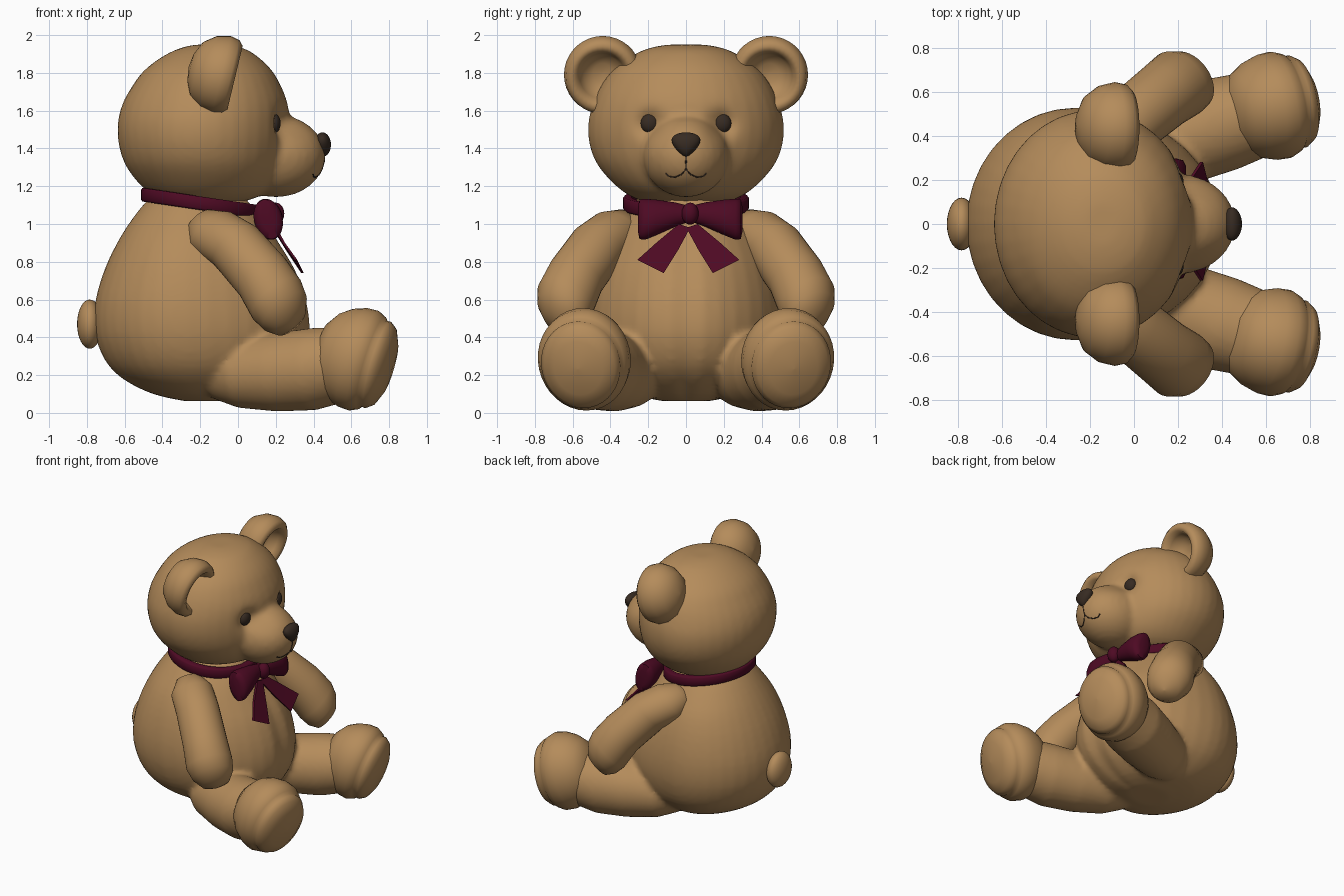
import bpy, bmesh, math
from mathutils import Vector

if "Cube" in bpy.data.objects:
    bpy.data.objects.remove(bpy.data.objects["Cube"])

SEG = 36


def material(name, rgb):
    m = bpy.data.materials.new(name)
    m.diffuse_color = (*rgb, 1)
    m.use_nodes = True
    m.node_tree.nodes["Principled BSDF"].inputs["Base Color"].default_value = m.diffuse_color
    return m


FUR = material("tan_fur", (0.46, 0.262, 0.105))
RIBBON = material("burgundy_ribbon", (0.075, 0.003, 0.017))
DARK = material("dark_brown", (0.038, 0.024, 0.016))


def select(obs):
    bpy.ops.object.select_all(action='DESELECT')
    for ob in obs:
        ob.select_set(True)
    bpy.context.view_layer.objects.active = obs[0]


def smooth(ob):
    select([ob])
    bpy.ops.object.shade_smooth_by_angle(angle=math.radians(60))
    return ob


def finish(name, bm, mat):
    bmesh.ops.recalc_face_normals(bm, faces=bm.faces)
    me = bpy.data.meshes.new(name)
    bm.to_mesh(me)
    bm.free()
    me.materials.append(mat)
    ob = bpy.data.objects.new(name, me)
    bpy.context.collection.objects.link(ob)
    return smooth(ob)


def loft(name, rings, mat, loop=False):
    """Skin a list of closed rings of points; cap the ends unless looped."""
    bm = bmesh.new()
    vs = [[bm.verts.new(p) for p in ring] for ring in rings]
    n = len(vs[0])
    for a, b in list(zip(vs, vs[1:])) + ([(vs[-1], vs[0])] if loop else []):
        for i in range(n):
            j = (i + 1) % n
            bm.faces.new((a[i], a[j], b[j], b[i]))
    if not loop:
        bm.faces.new(vs[0])
        bm.faces.new(vs[-1])
    return finish(name, bm, mat)


def ring(center, u, v, ru, rv):
    return [Vector(center) + u * (ru * math.cos(a)) + v * (rv * math.sin(a))
            for a in (2 * math.pi * i / SEG for i in range(SEG))]


def limb(name, axis, stations, mat, fu=1.0, fv=1.0):
    """Round sections (x, y, z, r) set square to one axis."""
    axis = Vector(axis).normalized()
    u = axis.cross(Vector((0, 0, 1))).normalized()
    v = u.cross(axis)
    return loft(name, [ring(s[:3], u, v, max(s[3], .004) * fu, max(s[3], .004) * fv)
                       for s in stations], mat)


def lathe(name, origin, axis, profile, mat, fu=1.0, fv=1.0):
    o, a = Vector(origin), Vector(axis).normalized()
    return limb(name, axis, [(*(o + a * t), r) for t, r in profile], mat, fu, fv)


def ball(name, center, radii, mat, taper=0.0):
    bm = bmesh.new()
    bmesh.ops.create_uvsphere(bm, u_segments=28, v_segments=16, radius=1)
    for vert in bm.verts:
        vert.co.y *= 1 - taper / 2 + taper * vert.co.z
        vert.co = Vector(center) + Vector([vert.co[i] * radii[i] for i in range(3)])
    return finish(name, bm, mat)


def stack(name, levels, mat, mid, crease=0.0, steps=3):
    """Egg-shaped levels (z, back x, front x, half width), widest at fraction mid."""
    ends = [levels[0]] + levels + [levels[-1]]
    rings = []
    for i in range(1, len(ends) - 2):
        for k in range(steps):
            t = k / steps
            z, x0, x1, ry = [b + .5 * t * (c - a + t * (2 * a - 5 * b + 4 * c - d + t * (
                3 * (b - c) + d - a))) for a, b, c, d in zip(*ends[i - 1:i + 3])]
            xc = x0 + mid * (x1 - x0)
            r = ring((xc, 0, z), Vector((1, 0, 0)), Vector((0, 1, 0)), 1, ry)
            for p in r:
                p.x = xc + (p.x - xc) * (x1 - xc if p.x > xc else xc - x0)
            r[0].x -= crease
            rings.append(r)
    return loft(name, rings, mat)


def blend(obs, voxel, steps):
    """Fuse parts into the first one as a soft skin."""
    select(obs)
    bpy.ops.object.join()
    a = obs[0]
    re = a.modifiers.new("fuse", 'REMESH')
    re.mode, re.voxel_size = 'VOXEL', voxel
    sm = a.modifiers.new("soften", 'SMOOTH')
    sm.factor, sm.iterations = .5, steps
    me = bpy.data.meshes.new_from_object(a.evaluated_get(bpy.context.evaluated_depsgraph_get()))
    a.modifiers.clear()
    a.data = me
    return smooth(a)


# Torso and tail
body = stack("body", [(.062, -.28, .03, .12), (.10, -.45, .15, .29), (.18, -.61, .27, .41),
                      (.28, -.705, .35, .485), (.42, -.757, .39, .525), (.58, -.757, .375, .525),
                      (.75, -.71, .315, .49), (.90, -.64, .225, .43), (1.02, -.565, .15, .35),
                      (1.12, -.485, .06, .27), (1.2, -.4, .0, .2)], FUR, .43, crease=.02)
ball("tail", (-.785, 0, .47), (.067, .12, .13), FUR)

# Head fused with muzzle
MC, MR = (.2, 0, 1.36), (.262, .228, .218)
head = stack("head", [(1.11, -.36, .0, .2), (1.15, -.45, .12, .3), (1.22, -.53, .20, .39),
                      (1.32, -.60, .247, .473), (1.43, -.633, .268, .513),
                      (1.54, -.636, .272, .517), (1.64, -.61, .262, .492),
                      (1.73, -.56, .228, .452), (1.81, -.50, .182, .392),
                      (1.88, -.41, .112, .302), (1.93, -.31, .03, .2),
                      (1.955, -.2, -.1, .06)], FUR, .5)
blend([head, ball("muzzle", MC, MR, FUR)], .02, 4)
for vert in head.data.vertices:     # eye sockets
    if vert.co.x > 0:
        d2 = (abs(vert.co.y) - .195) ** 2 + (vert.co.z - 1.53) ** 2
        vert.co.x -= .05 * math.exp(-d2 / .0045)
ball("nose", (.447, 0, 1.42), (.045, .086, .065), DARK, taper=.4)


def mouth_line(name, pts):
    cu = bpy.data.curves.new(name, 'CURVE')
    cu.dimensions = '3D'
    cu.bevel_depth, cu.bevel_resolution = .0045, 1
    sp = cu.splines.new('POLY')
    sp.points.add(len(pts) - 1)
    for p, (y, z) in zip(sp.points, pts):
        k = 1 - (y / MR[1]) ** 2 - ((z - MC[2]) / MR[2]) ** 2
        p.co = (MC[0] + MR[0] * math.sqrt(k) - .004, y, z, 1)
    cu.materials.append(DARK)
    bpy.context.collection.objects.link(bpy.data.objects.new(name, cu))


mouth_line("lip_seam", [(0, 1.37), (0, 1.33), (0, 1.29)])

# Paired parts
legs = []
for s, side in ((1, "left"), (-1, "right")):
    mouth_line(side + "_mouth", [(0, 1.29), (s * .025, 1.262), (s * .06, 1.248),
                                 (s * .09, 1.252), (s * .108, 1.268)])
    ball(side + "_eye", (.19, s * .19, 1.533), (.036, .05, .052), DARK)

    # Cupped ear with a rolled rim
    lathe(side + "_ear", (-.088, s * .441, 1.79), (1, 0, -.24),
          [(-.178, 0), (-.168, .07), (-.135, .14), (-.07, .187), (.0, .203), (.05, .193),
           (.074, .168), (.067, .14), (.03, .12), (-.02, .1), (-.045, .05), (-.05, 0)],
          FUR, 1.01, 1.04)

    arm = [(-.22, .29, 1.03, 0), (-.2, .31, 1.015, .085), (-.135, .365, .96, .145),
           (-.015, .465, .885, .15), (.13, .583, .72, .155), (.205, .638, .6, .163),
           (.247, .655, .535, .145), (.278, .665, .48, .098), (.29, .67, .45, 0)]
    limb(side + "_arm", (.48, s * .35, -.56), [(x, s * y, z, r) for x, y, z, r in arm], FUR)

    leg = [(-.22, .2, .2, 0), (-.19, .215, .2, .08), (-.12, .24, .205, .135),
           (0, .3, .208, .182), (.2, .38, .215, .208), (.4, .455, .232, .218),
           (.55, .5, .255, .2), (.6, .5, .27, 0)]
    legs.append(limb(side + "_leg", (1, s * .37, .04), [(x, s * y, z, r) for x, y, z, r in leg], FUR))

    # Foot with a grooved sole pad
    lathe(side + "_foot", (.627, s * .535, .288), (1, s * .2, -.3),
          [(-.21, 0), (-.2, .13), (-.15, .198), (-.09, .238), (-.02, .262), (.04, .265),
           (.085, .245), (.1, .228), (.12, .23), (.155, .205), (.185, .14), (.2, 0)],
          FUR, .93, 1.04)

    # Bow loop, widening away from the knot
    loops = [(.0, .035, .04, 1.055), (.08, .055, .065, 1.05), (.18, .075, .095, 1.035),
             (.24, .075, .11, 1.025), (.268, .06, .107, 1.025), (.276, .03, .07, 1.025)]
    u, v = Vector((.97, 0, .25)), Vector((-.25, 0, .97))
    loft(side + "_bow_loop", [ring((.16, .022 + s * y, z), u, v, ru, rv)
                              for y, ru, rv, z in loops], RIBBON)

    # Ribbon end, a thin bent strip
    rows = [((.18, .05, 1.0), (.18, -.01, .98)), ((.235, .17, .90), (.255, .055, .86)),
            ((.3, .27, .81), (.335, .13, .74))]
    loft(side + "_ribbon_end", [[(x + dx, .012 + s * y, z) for (x, y, z), dx in
                                 ((a, 0), (b, 0), (b, .014), (a, .014))] for a, b in rows], RIBBON)
blend([body] + legs, .02, 3)

# Bow knot
ball("bow_knot", (.2, .022, 1.055), (.045, .045, .058), RIBBON)

# Tilted flat neck band
band = []
for i in range(40):
    out = Vector((math.cos(math.pi * i / 20), math.sin(math.pi * i / 20), 0))
    c = Vector((-.2 + .29 * out.x, .31 * out.y, 1.11 - .045 * out.x))
    band.append([c + out * dx + Vector((0, 0, dz)) for dx, dz in
                 ((-.02, -.036), (.016, -.036), (.024, -.026), (.024, .026),
                  (.016, .036), (-.02, .036))])
loft("neck_band", band, RIBBON, loop=True)
